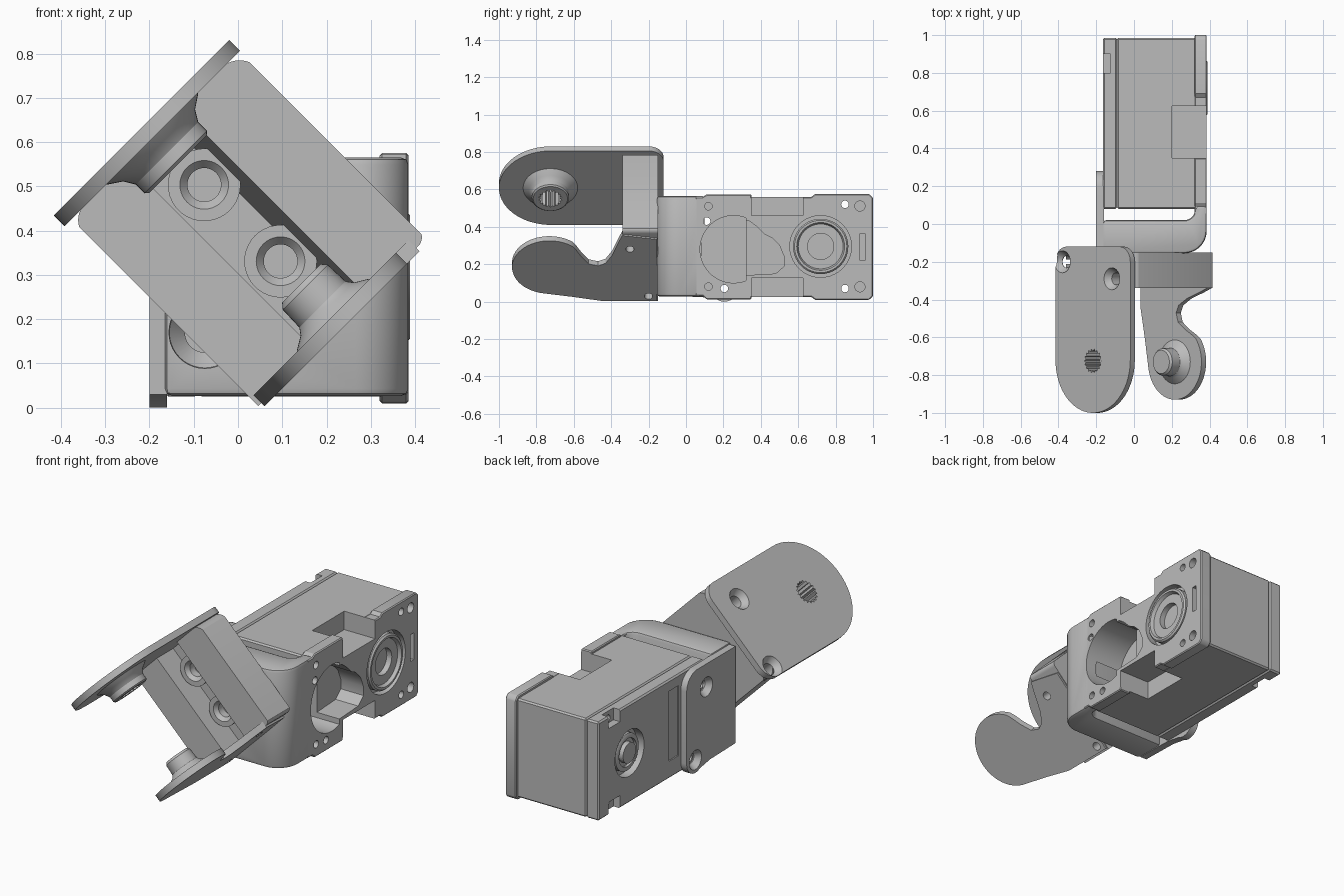
import bpy, bmesh
from math import sin, cos, pi, radians
from mathutils import Vector, Matrix

cube = bpy.data.objects.get("Cube")
if cube:
    bpy.data.objects.remove(cube, do_unlink=True)

grey = bpy.data.materials.new("mid grey")
grey.use_nodes = True
tone = (0.5, 0.5, 0.5, 1)
grey.diffuse_color = tone
grey.node_tree.nodes["Principled BSDF"].inputs["Base Color"].default_value = tone

parts = []


def finish(name, bm, cutter=False):
    bmesh.ops.recalc_face_normals(bm, faces=bm.faces)
    me = bpy.data.meshes.new(name)
    bm.to_mesh(me)
    bm.free()
    ob = bpy.data.objects.new(name, me)
    bpy.context.collection.objects.link(ob)
    me.materials.append(grey)
    if cutter:
        ob.hide_render = True
    else:
        parts.append(ob)
    return ob


def place(axis, p, q, t):
    """Point with outline coordinates p, q and position t along the axis."""
    return {"x": (t, p, q), "y": (p, t, q), "z": (p, q, t)}[axis]


def prism(name, pts, axis, lo, hi, cutter=False):
    bm = bmesh.new()
    rings = [[bm.verts.new(place(axis, p, q, t)) for p, q in pts] for t in (lo, hi)]
    bm.faces.new(rings[0])
    bm.faces.new(rings[1])
    n = len(pts)
    for i in range(n):
        j = (i + 1) % n
        bm.faces.new((rings[0][i], rings[0][j], rings[1][j], rings[1][i]))
    return finish(name, bm, cutter)


def turned(name, prof, axis, c, cutter=False, n=40):
    """Solid of revolution; prof lists (radius, position along axis)."""
    bm = bmesh.new()
    rings = [[bm.verts.new(place(axis, c[0] + r * cos(2 * pi * i / n), c[1] + r * sin(2 * pi * i / n), t))
              for i in range(n)] for r, t in prof]
    for a, b in zip(rings, rings[1:]):
        for i in range(n):
            j = (i + 1) % n
            bm.faces.new((a[i], a[j], b[j], b[i]))
    bm.faces.new(rings[0])
    bm.faces.new(rings[-1])
    return finish(name, bm, cutter)


def arc(cx, cy, r, a0, a1, n=24):
    angles = [radians(a0 + (a1 - a0) * i / n) for i in range(n + 1)]
    return [(cx + r * cos(a), cy + r * sin(a)) for a in angles]


def rounded(x0, x1, y0, y1, r):
    """Rectangle with four corner radii, from lower left anticlockwise."""
    spots = [(x0, y0, 1, 1, 180), (x1, y0, -1, 1, 270), (x1, y1, -1, -1, 0), (x0, y1, 1, -1, 90)]
    pts = []
    for (x, y, sx, sy, a), k in zip(spots, r):
        pts += arc(x + sx * k, y + sy * k, k, a, a + 90, 10) if k else [(x, y)]
    return pts


def rect(x0, x1, y0, y1):
    return [(x0, y0), (x1, y0), (x1, y1), (x0, y1)]


def apply_mods(ob):
    bpy.context.view_layer.update()
    me = bpy.data.meshes.new_from_object(ob.evaluated_get(bpy.context.evaluated_depsgraph_get()))
    ob.modifiers.clear()
    ob.data = me


def bevel(ob, w, seg=2):
    m = ob.modifiers.new("bevel", "BEVEL")
    m.width, m.segments, m.limit_method = w, seg, "ANGLE"
    m.angle_limit = radians(40)
    apply_mods(ob)


def cut(obs, cutter, op="DIFFERENCE"):
    for ob in obs:
        m = ob.modifiers.new("cut", "BOOLEAN")
        m.object, m.operation, m.solver = cutter, op, "EXACT"
        apply_mods(ob)
    bpy.data.objects.remove(cutter, do_unlink=True)


def bore(obs, c, prof, axis="x"):
    cut(obs, turned("bore", prof, axis, c, True))


# Motor housing: main shell, side cover and outer mounting plate
shell = prism("motor_shell", rect(0.08, 0.985, 0.025, 0.56), "x", -0.09, 0.33)
cover = prism("motor_side_cover", rect(0.08, 0.985, 0.025, 0.56), "x", -0.165, -0.09)
plate = prism("mounting_plate", [
    (0.05, 0.03), (0.09, 0.03), (0.11, 0.012), (0.35, 0.012), (0.35, 0.025), (0.67, 0.025),
    (0.69, 0.01), (0.98, 0.01), (1, 0.03), (1, 0.555), (0.98, 0.575), (0.69, 0.575),
    (0.67, 0.56), (0.35, 0.56), (0.35, 0.573), (0.11, 0.573), (0.09, 0.56), (0.05, 0.56)], "x", 0.32, 0.385)
for ob in (shell, cover):
    bevel(ob, 0.008, 1)
bevel(plate, 0.005, 1)

# Stepped pockets above and below
for z0, z1 in ((0.46, 0.7), (-0.1, 0.125)):
    cut([shell, plate], prism("pocket", rect(0.35, 0.625, z0, z1), "x", 0.2, 0.5, True))

# Wall joining the motor plate to the front joint
wall = prism("front_wall", [(-0.165, 0.02), (-0.165, -0.155)] + arc(0.265, -0.035, 0.12, -90, 0, 14)
             + [(0.385, 0.1), (0.325, 0.1)] + arc(0.265, 0.08, 0.06, 0, -90, 8), "z", 0.027, 0.565)
bevel(wall, 0.016)
bore([wall], (-0.075, 0.17), [(0.085, -0.2), (0.08, -0.14), (0.045, -0.1), (0.045, -0.05)], "y")

# Side window: deep round pocket running into a shallower tail
cut([shell, plate, wall], prism("window", arc(0.255, 0.28, 0.18, 69, 291, 36), "x", 0.16, 0.5, True))
cut([shell, plate], prism("tail", [
    (0.3, 0.14), (0.48, 0.15), (0.525, 0.19), (0.525, 0.24), (0.5, 0.3), (0.46, 0.34),
    (0.42, 0.36), (0.38, 0.4), (0.34, 0.43), (0.3, 0.43)], "x", 0.25, 0.5, True))

# Output bearing on the plate side
bore([plate, shell], (0.72, 0.295), [(0.165, 0.34), (0.165, 0.5)])
ring = turned("output_bearing", [(0.148, 0.3), (0.148, 0.38), (0.14, 0.388), (0.128, 0.388),
                                 (0.12, 0.37), (0, 0.37)], "x", (0.72, 0.295))
bore([ring, shell], (0.72, 0.295), [(0.07, 0.2), (0.07, 0.5)])

# Idler socket on the cover side
bore([cover], (0.72, 0.295), [(0.125, -0.3), (0.125, -0.12)])
rim = turned("idler_rim", [(0.155, -0.15), (0.155, -0.17), (0.13, -0.17), (0.13, -0.15)], "x", (0.72, 0.295))
bore([rim], (0.72, 0.295), [(0.125, -0.3), (0.125, -0.1)])
turned("idler_collar", [(0.1, -0.1), (0.1, -0.15), (0.09, -0.155), (0.075, -0.155), (0.075, -0.14),
                        (0.055, -0.14), (0.055, -0.165), (0, -0.165)], "x", (0.72, 0.295))
cut([cover], prism("cover_recess", rect(0.3, 0.38, 0.12, 0.5), "x", -0.3, -0.158, True))

# Corner screw notches and holes, and the sensor slot
for z, edge in ((0.52, 0.6), (0.07, -0.02)):
    cut([cover], prism("notch", rect(0.8, 0.9, min(z - 0.025, edge), max(z + 0.025, edge)), "x", -0.3, -0.125, True))
    bore([plate, shell, cover], (0.85, z), [(0.02, -0.4), (0.02, 0.5)])
    bore([plate], (0.93, 0.295 + (z - 0.295) * 0.96), [(0.027, 0.35), (0.027, 0.5)])
for z in (0.51, 0.08):
    bore([plate], (0.12, z), [(0.02, 0.35), (0.02, 0.5)])
cut([plate], prism("slot", rect(0.93, 0.957, 0.22, 0.365), "x", 0.36, 0.5, True))

# Thin screw plate on the cover side
tab = prism("side_screw_plate", [(-0.14, 0.03), (0.08, 0.025)] + arc(0.205, 0.075, 0.075, 240, 360, 14)
            + arc(0.19, 0.465, 0.09, 0, 90, 10) + [(-0.14, 0.555)], "x", -0.2, -0.16)
for c in ((0.11, 0.43), (0.205, 0.07)):
    bore([tab], c, [(0.056, -0.21), (0.05, -0.195), (0.03, -0.17), (0.03, -0.1)])
    bore([plate, shell, cover], c, [(0.02, -0.4), (0.02, 0.5)])

# ---- Front joint, built upright and then tilted about the long axis ----
static = len(parts)

# Channel block with two rails
block = prism("channel_block", [
    (-0.15, 0.035), (-0.34, 0.035), (-0.34, 0.215), (-0.2, 0.215), (-0.2, 0.345),
    (-0.34, 0.385), (-0.34, 0.57), (-0.15, 0.57)], "x", -0.6, 0.1)
cut([block], prism("block_outline", rounded(-0.57, 0.03, 0.03, 0.575, (0.05, 0, 0.03, 0.06)),
                   "y", -0.5, 0, True), "INTERSECT")
for a in (-0.41, -0.166):
    turned("channel_screw_boss", [(0, -0.18), (0.082, -0.18), (0.082, -0.27), (0.055, -0.27),
                                  (0.038, -0.25), (0.038, -0.21), (0, -0.21)], "y", (a, 0.302))

# Wide arm plate with splined socket
hub = (-0.725, 0.293)
arm = prism("wide_arm", arc(-0.72, 0.293, 0.28, 90, 270, 40) + arc(-0.2, 0.093, 0.08, 270, 360, 10)
            + arc(-0.2, 0.493, 0.08, 0, 90, 10), "x", -0.601, -0.567)
socket = turned("socket_boss", [(0.15, -0.575), (0.145, -0.565), (0.115, -0.545), (0.1, -0.52),
                                (0.1, -0.492), (0.092, -0.485)], "x", hub)
star = [(hub[0] + r * cos(pi * i / 18), hub[1] + r * sin(pi * i / 18))
        for i in range(36) for r in ((0.064 if i % 2 else 0.052),)]
cut([arm, socket], prism("spline", star, "x", -0.7, -0.4, True))
bump = turned("arm_screw_boss", [(0.05, -0.575), (0.05, -0.54), (0.045, -0.53)], "x", (-0.29, 0.435))
for c in ((-0.2, 0.065), (-0.29, 0.435)):
    bore([arm, block, bump], c, [(0.062, -0.61), (0.056, -0.595), (0.032, -0.57), (0.032, -0.5)])

# Slim arm plate with pivot pin
slim = prism("slim_arm", [(-0.155, 0.045), (-0.155, 0.51), (-0.34, 0.54), (-0.36, 0.49), (-0.395, 0.39),
                          (-0.43, 0.33), (-0.47, 0.31), (-0.52, 0.325), (-0.56, 0.38), (-0.59, 0.435)]
             + arc(-0.73, 0.3, 0.2, 52, 262, 36) + [(-0.6, 0.075), (-0.45, 0.045)], "x", 0.005, 0.04)
for c in ((-0.3, 0.436), (-0.2, 0.08)):
    bore([slim, block], c, [(0.022, -0.02), (0.022, 0.1)])
turned("pivot_pin", [(0.12, 0.01), (0.115, 0.003), (0.085, -0.015), (0.074, -0.03),
                     (0.072, -0.085), (0.062, -0.097)], "x", (-0.73, 0.3))

for ob in parts[static:]:
    ob.data.transform(Matrix.Rotation(pi / 4, 4, "Y"))

# Smooth the curved surfaces, keep hard edges
bpy.ops.object.select_all(action="DESELECT")
for ob in parts:
    ob.select_set(True)
bpy.context.view_layer.objects.active = parts[0]
bpy.ops.object.shade_smooth_by_angle(angle=radians(30))
